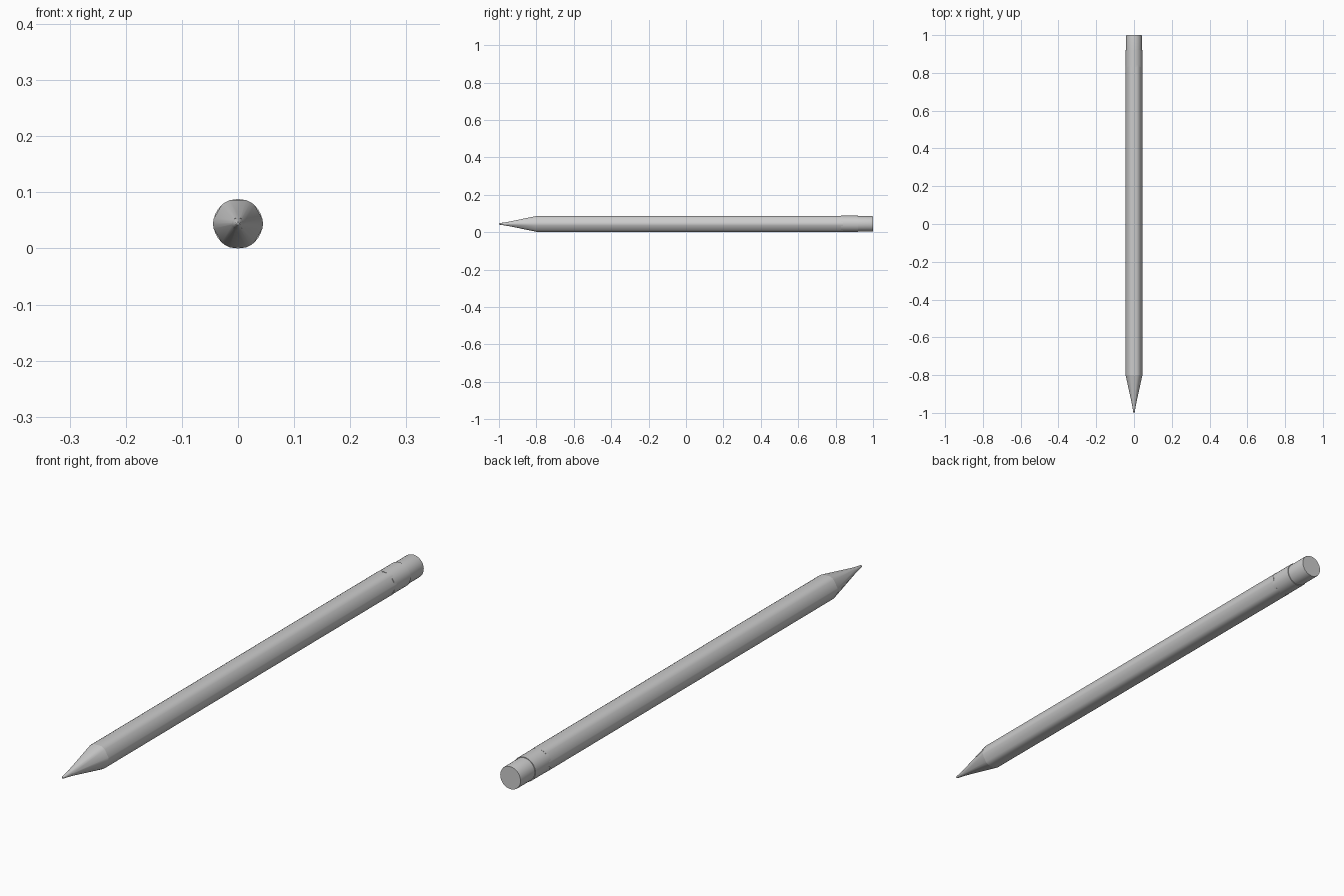
import bpy, bmesh, math

if "Cube" in bpy.data.objects:
    bpy.data.objects.remove(bpy.data.objects["Cube"])

CZ = 0.044  # height of the pencil axis


def loft(name, section, stations):
    """Skin scaled copies of a cross-section along y, capped at both ends."""
    bm = bmesh.new()
    rings = [[bm.verts.new((x * s, y, CZ + z * s)) for x, z in section]
             for y, s in stations]
    n = len(section)
    for a, b in zip(rings, rings[1:]):
        for i in range(n):
            j = (i + 1) % n
            bm.faces.new((a[i], a[j], b[j], b[i]))
    bm.faces.new(rings[0])
    bm.faces.new(rings[-1])
    bmesh.ops.recalc_face_normals(bm, faces=bm.faces)
    mesh = bpy.data.meshes.new(name)
    bm.to_mesh(mesh)
    bm.free()
    obj = bpy.data.objects.new(name, mesh)
    bpy.context.collection.objects.link(obj)
    bpy.ops.object.select_all(action='DESELECT')
    obj.select_set(True)
    bpy.context.view_layer.objects.active = obj
    bpy.ops.object.shade_smooth_by_angle(angle=math.radians(25))
    return obj


def ring(angles, r):
    return [(r * math.cos(math.radians(a)), r * math.sin(math.radians(a)))
            for a in angles]


# Softened hexagon with corners on the x axis, and a plain circle
hexagon = ring([k * 60 + d for k in range(6) for d in (-11, 0, 11)], 0.0445)
circle = ring([k * 360 / 32 for k in range(32)], 1.0)

# Hexagonal wooden barrel
loft("barrel", hexagon, [(-0.80, 1), (0.84, 1)])
# Sharpened wood
loft("sharpened_wood", hexagon, [(-0.955, 0.24), (-0.80, 1)])
# Lead point with a blunted end
loft("lead_point", circle, [(-1.0, 0.002), (-0.994, 0.0045), (-0.955, 0.0105)])
# Ferrule sleeve
loft("ferrule", circle, [(0.83, 0.044), (0.92, 0.044)])
# Eraser
loft("eraser", circle, [(0.90, 0.0415), (0.995, 0.0415), (1.0, 0.0405)])
